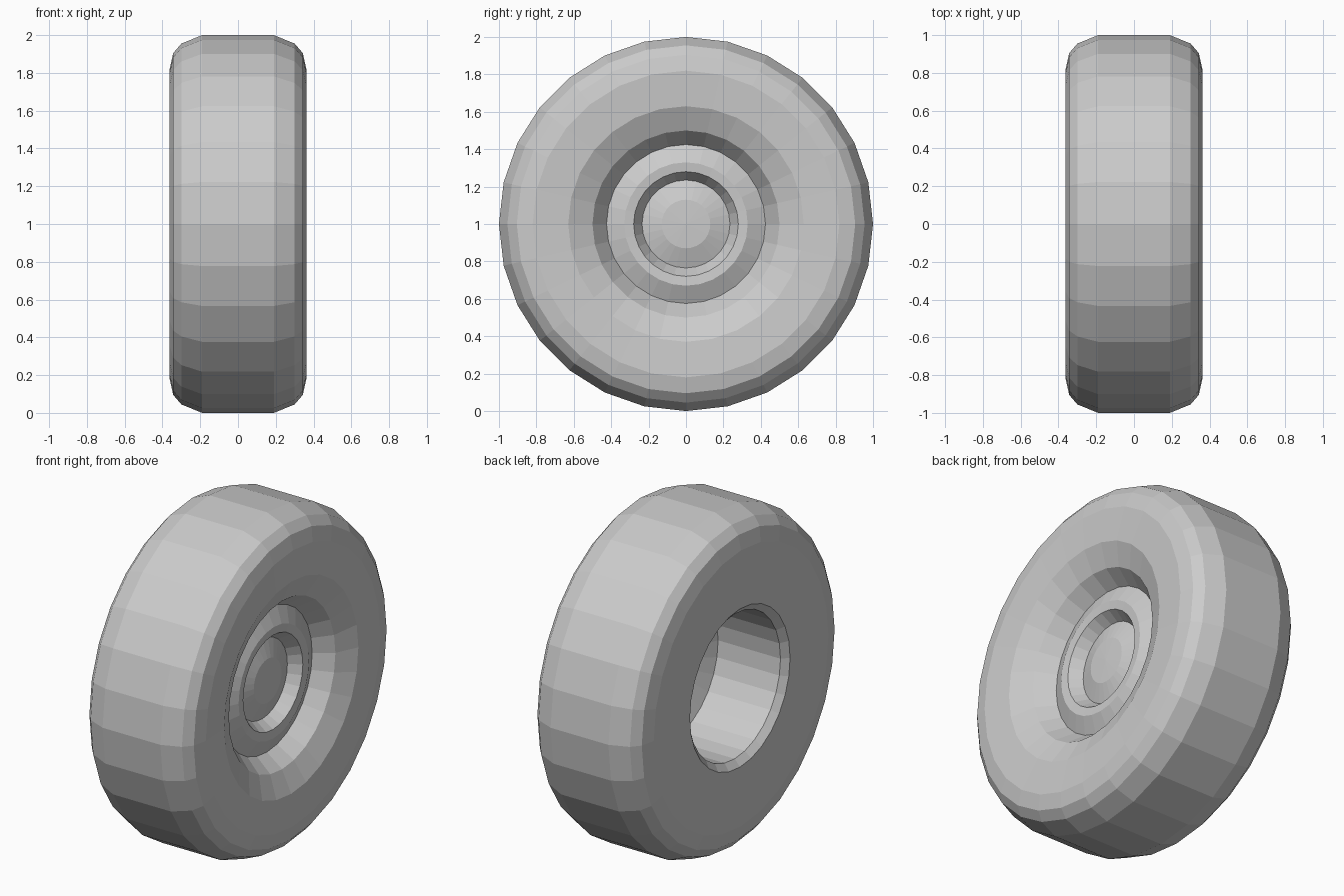
import bpy, bmesh, math

if "Cube" in bpy.data.objects:
    bpy.data.objects.remove(bpy.data.objects["Cube"])

SIDES = 28
CENTRE_Z = 1.0


def lathe(name, profile, closed=False):
    """Revolve (x, radius) points around the wheel axle (x axis)."""
    bm = bmesh.new()
    rings = []
    for x, r in profile:
        if r == 0:
            rings.append([bm.verts.new((x, 0, CENTRE_Z))] * SIDES)
            continue
        ring = []
        for i in range(SIDES):
            a = 2 * math.pi * i / SIDES
            ring.append(bm.verts.new((x, r * math.sin(a), CENTRE_Z + r * math.cos(a))))
        rings.append(ring)
    pairs = list(zip(rings, rings[1:]))
    if closed:
        pairs.append((rings[-1], rings[0]))
    for p, q in pairs:
        for i in range(SIDES):
            j = (i + 1) % SIDES
            corners = list(dict.fromkeys((p[i], p[j], q[j], q[i])))
            bm.faces.new(corners)
    bmesh.ops.recalc_face_normals(bm, faces=bm.faces)
    mesh = bpy.data.meshes.new(name)
    bm.to_mesh(mesh)
    bm.free()
    obj = bpy.data.objects.new(name, mesh)
    bpy.context.collection.objects.link(obj)
    return obj


# Tyre: symmetric tread and shoulders, dished front, open bore behind
shoulder = [(0.19, 1.0), (0.30, 0.955), (0.343, 0.905), (0.362, 0.82)]
back = [(-x, r) for x, r in reversed(shoulder)]
bore = [(0.19, 0.425), (0.09, 0.43), (-0.32, 0.43), (-0.355, 0.47)]
dish = [(0.35, 0.63), (0.29, 0.50)]
lathe("tyre", back + shoulder + dish + bore, closed=True)

# Hub: raised ring, groove and domed cap, with a recessed back plate
lathe("hub", [
    (0.13, 0), (0.13, 0.33), (0.09, 0.43), (0.19, 0.425),
    (0.235, 0.33), (0.23, 0.28), (0.16, 0.235),
    (0.195, 0.13), (0.20, 0),
])
